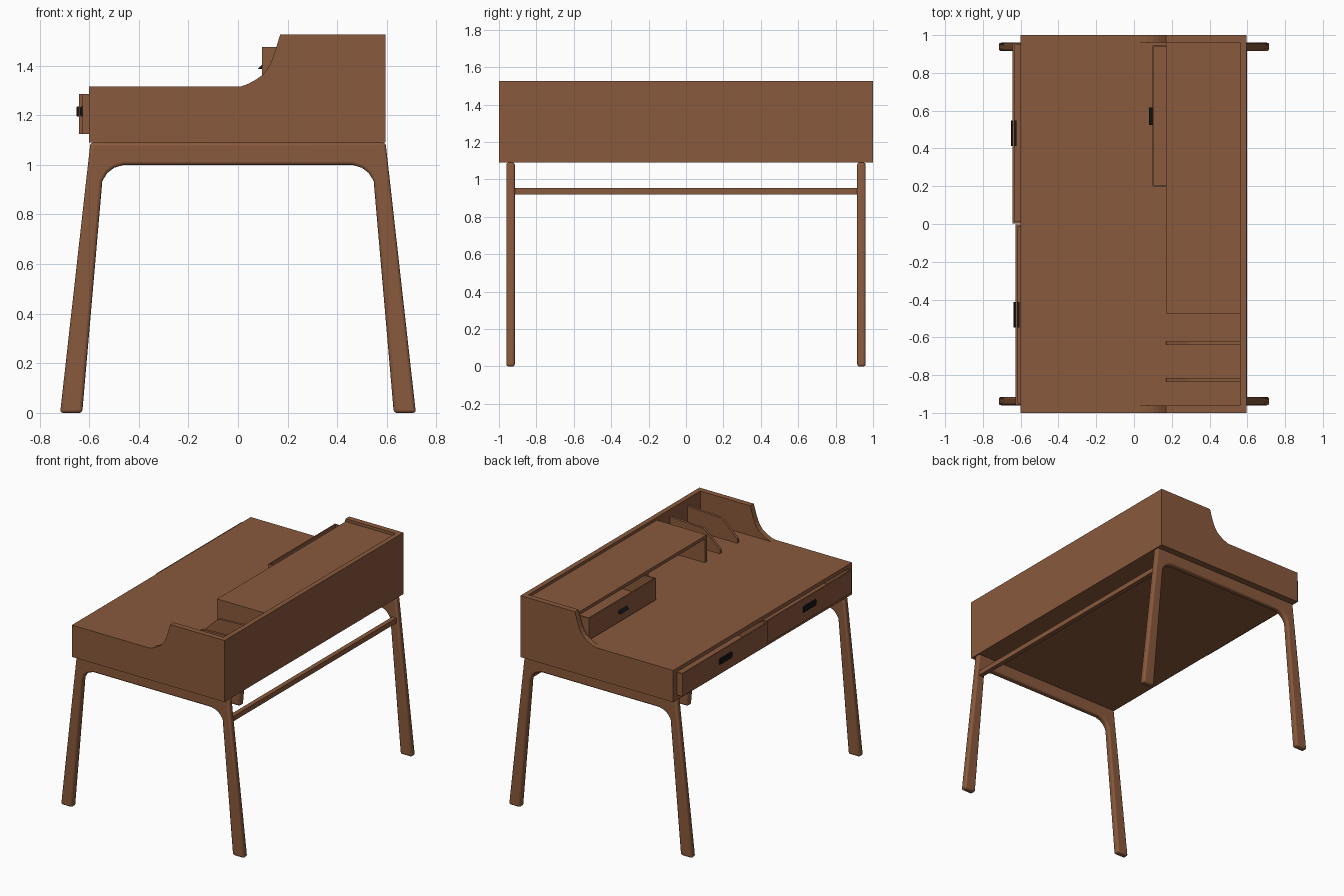
import bpy, bmesh, math

if "Cube" in bpy.data.objects:
    bpy.data.objects.remove(bpy.data.objects["Cube"])


def material(name, rgb):
    m = bpy.data.materials.new(name)
    m.diffuse_color = (*rgb, 1)
    m.use_nodes = True
    m.node_tree.nodes["Principled BSDF"].inputs["Base Color"].default_value = m.diffuse_color
    return m


WOOD = material("brown wood", (0.25, 0.1, 0.045))
BLACK = material("black metal", (0.008, 0.008, 0.008))


def finish(name, bm, mat):
    bmesh.ops.recalc_face_normals(bm, faces=bm.faces)
    me = bpy.data.meshes.new(name)
    bm.to_mesh(me)
    bm.free()
    me.materials.append(mat)
    ob = bpy.data.objects.new(name, me)
    bpy.context.collection.objects.link(ob)
    return ob


def slab(name, pts, y0, y1, mat=WOOD):
    """Extrude an x-z profile from y0 to y1."""
    bm = bmesh.new()
    f = bm.faces.new([bm.verts.new((x, y0, z)) for x, z in pts])
    r = bmesh.ops.extrude_face_region(bm, geom=[f])
    verts = [v for v in r["geom"] if isinstance(v, bmesh.types.BMVert)]
    bmesh.ops.translate(bm, vec=(0, y1 - y0, 0), verts=verts)
    return finish(name, bm, mat)


def box(name, x0, x1, y0, y1, z0, z1, mat=WOOD):
    return slab(name, [(x0, z0), (x1, z0), (x1, z1), (x0, z1)], y0, y1, mat)


def drawer(name, x0, x1, y0, y1, z0, z1, t=0.013):
    """Open tray: box with an inset, sunken top."""
    bm = bmesh.new()
    bmesh.ops.create_cube(bm, size=1)
    for v in bm.verts:
        v.co = ((x0 + x1) / 2 + v.co.x * (x1 - x0),
                (y0 + y1) / 2 + v.co.y * (y1 - y0),
                (z0 + z1) / 2 + v.co.z * (z1 - z0))
    bm.normal_update()
    top = max(bm.faces, key=lambda f: f.calc_center_median().z)
    bmesh.ops.inset_individual(bm, faces=[top], thickness=t)
    r = bmesh.ops.extrude_face_region(bm, geom=[top])
    verts = [v for v in r["geom"] if isinstance(v, bmesh.types.BMVert)]
    bmesh.ops.translate(bm, vec=(0, 0, -(z1 - z0 - t)), verts=verts)
    if top.is_valid:
        bmesh.ops.delete(bm, geom=[top], context="FACES_ONLY")
    return finish(name, bm, WOOD)


# side panels with the curved step
side = [(-0.6, 1.09), (0.56, 1.09), (0.56, 1.525), (0.17, 1.525), (0.147, 1.45),
        (0.133, 1.412), (0.118, 1.385), (0.1, 1.363), (0.07, 1.342),
        (0.04, 1.326), (0.015, 1.317), (0, 1.315), (-0.6, 1.315)]
slab("side_panel_left", side, 0.96, 1)
slab("side_panel_right", side, -1, -0.96)

# carcass
box("back_panel", 0.56, 0.595, -1, 1, 1.09, 1.525)
box("desktop", -0.6, 0.56, -0.96, 0.96, 1.287, 1.315)
box("bottom_panel", -0.6, 0.56, -0.96, 0.96, 1.09, 1.123)

# front drawers and handles
for name, y0, y1, x0 in (("left", 0.003, 0.957, -0.642), ("right", -0.957, -0.003, -0.627)):
    drawer("front_drawer_" + name, x0, 0.2, y0, y1, 1.125, 1.285)
    yc = (y0 + y1) / 2
    slab("front_handle_" + name,
         [(x0 + 0.02, 1.195), (x0 - 0.006, 1.195), (x0 - 0.01, 1.2), (x0 - 0.01, 1.23),
          (x0 - 0.006, 1.235), (x0 + 0.02, 1.235)], yc - 0.068, yc + 0.068, BLACK)

# upper shelf with its supports
box("upper_shelf", 0.17, 0.56, -0.475, 0.96, 1.482, 1.505)
box("shelf_end", 0.17, 0.56, -0.475, -0.455, 1.315, 1.482)
box("shelf_partition", 0.17, 0.56, 0.175, 0.195, 1.315, 1.482)

# small upper drawer, slightly open
drawer("upper_drawer", 0.097, 0.5, 0.198, 0.945, 1.322, 1.476)
slab("upper_handle", [(0.08, 1.386), (0.1, 1.386), (0.1, 1.408)], 0.525, 0.617, BLACK)

# letter dividers
for i, y in enumerate((-0.63, -0.825)):
    slab(f"letter_divider_{i + 1}",
         [(0.17, 1.315), (0.56, 1.315), (0.56, 1.472), (0.3, 1.46), (0.28, 1.448), (0.17, 1.343)],
         y - 0.009, y + 0.009)

# leg frames: half profile mirrored in x, one at each end
half = [(0.595, 1.09), (0.717, 0), (0.628, 0), (0.547, 0.935), (0.527, 0.967),
        (0.5, 0.988), (0.46, 1.0)]
frame = half + [(-x, z) for x, z in reversed(half)]
for name, y in (("left", 0.9375), ("right", -0.9375)):
    ob = slab("leg_frame_" + name, frame, y - 0.0225, y + 0.0225)
    bev = ob.modifiers.new("rounded edges", "BEVEL")
    bev.width, bev.segments, bev.limit_method = 0.012, 3, "ANGLE"
    bev.angle_limit = math.radians(60)
    bpy.ops.object.select_all(action="DESELECT")
    ob.select_set(True)
    bpy.context.view_layer.objects.active = ob
    bpy.ops.object.shade_smooth_by_angle(angle=math.radians(35))

# back stretcher
box("back_stretcher", 0.565, 0.598, -0.92, 0.92, 0.918, 0.953)
